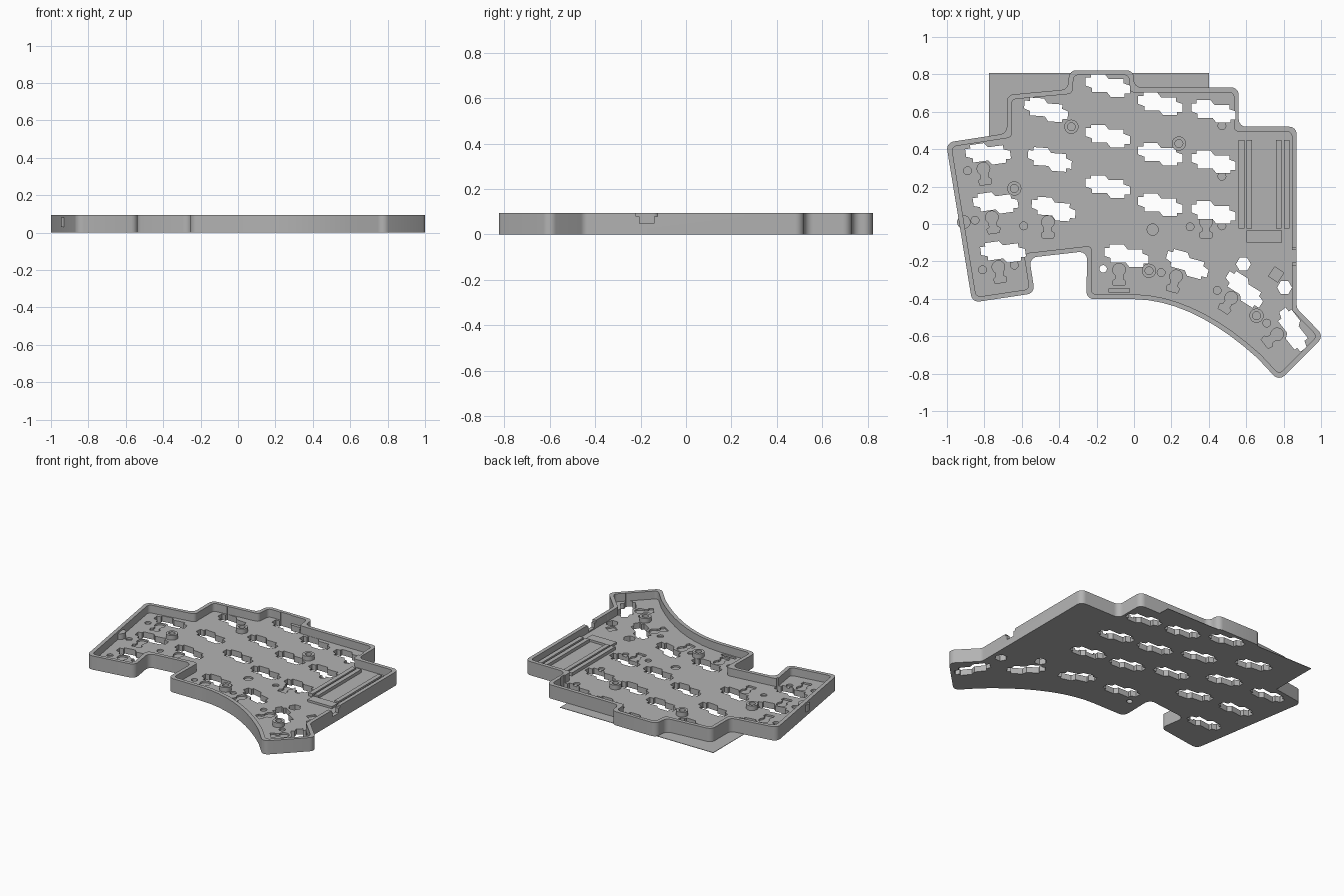
import bpy, bmesh, math
from mathutils import Vector, Matrix

if "Cube" in bpy.data.objects:
    bpy.data.objects.remove(bpy.data.objects["Cube"])

GREY = bpy.data.materials.new("mid_grey")
GREY.use_nodes = True
GREY.diffuse_color = (0.45, 0.45, 0.45, 1)
GREY.node_tree.nodes["Principled BSDF"].inputs["Base Color"].default_value = (0.45, 0.45, 0.45, 1)

FLOOR, TOP, WALL = 0.04, 0.095, 0.026


def prisms(name, shapes, z0, z1):
    """One object made of upright prisms, one for each 2D outline."""
    bm = bmesh.new()
    for pts in shapes:
        face = bm.faces.new([bm.verts.new((p[0], p[1], z0)) for p in pts])
        face.normal_update()
        if face.normal.z > 0:
            face.normal_flip()
        up = bmesh.ops.extrude_face_region(bm, geom=[face], use_keep_orig=True)["geom"]
        verts = [v for v in up if isinstance(v, bmesh.types.BMVert)]
        bmesh.ops.translate(bm, verts=verts, vec=(0, 0, z1 - z0))
    bmesh.ops.recalc_face_normals(bm, faces=bm.faces)
    mesh = bpy.data.meshes.new(name)
    bm.to_mesh(mesh)
    bm.free()
    mesh.materials.append(GREY)
    obj = bpy.data.objects.new(name, mesh)
    bpy.context.collection.objects.link(obj)
    return obj


def cut(obj, cutters):
    """Subtract the cutters and bake the result."""
    for c in cutters:
        c.hide_render = True
        mod = obj.modifiers.new("cut", "BOOLEAN")
        mod.operation, mod.solver, mod.object = "DIFFERENCE", "EXACT", c
        mod.use_self = True
    bpy.context.view_layer.update()
    graph = bpy.context.evaluated_depsgraph_get()
    mesh = bpy.data.meshes.new_from_object(obj.evaluated_get(graph))
    obj.modifiers.clear()
    obj.data = mesh


def circle(x, y, r, n=20, turn=0):
    return [(x + r * math.cos(turn + math.tau * i / n), y + r * math.sin(turn + math.tau * i / n))
            for i in range(n)]


def box(x0, x1, y0, y1):
    return [(x0, y0), (x1, y0), (x1, y1), (x0, y1)]


def place(shape, x, y, degrees):
    m = Matrix.Rotation(math.radians(degrees), 2)
    return [m @ Vector(p) + Vector((x, y)) for p in shape]


def inset(pts, d):
    """Move each edge of a clockwise outline inward by d."""
    out = []
    for i, p in enumerate(pts):
        a = (p - pts[i - 1]).normalized()
        b = (pts[(i + 1) % len(pts)] - p).normalized()
        na, nb = Vector((a.y, -a.x)), Vector((b.y, -b.x))
        out.append(p + (na + nb) * d / (1 + na.dot(nb)))
    return out


def fillet(pts, r, steps=6):
    """Round the sharp corners and leave the gentle bends alone."""
    out = []
    for i, p in enumerate(pts):
        a = (pts[i - 1] - p).normalized()
        b = (pts[(i + 1) % len(pts)] - p).normalized()
        angle = a.angle(b)
        if angle > 2.6:
            out.append(p)
            continue
        centre = p + (a + b).normalized() * r / math.sin(angle / 2)
        t = r / math.tan(angle / 2)
        start, end = p + a * t - centre, p + b * t - centre
        sweep = start.angle_signed(end)
        for k in range(steps + 1):
            out.append(centre + Matrix.Rotation(-sweep * k / steps, 2) @ start)
    return out


# Case outline, clockwise, with the swept thumb edge as an eased curve
outline = [(-1.005, .435), (-.68, .485), (-.68, .69), (-.355, .72), (-.345, .822), (0, .822),
           (0, .73), (.56, .73), (.56, .52), (.87, .52), (.87, -.45), (1.015, -.6), (.775, -.84)]
outline += [(.66 * (1 - t / 9), -.402 - .315 * (1 - t / 9) ** 1.9) for t in range(10)]
outline += [(-.255, -.402), (-.25, -.145), (-.56, -.18), (-.53, -.37), (-.865, -.42)]
outline = [Vector(p) for p in outline]

# Stepped socket opening under each key
half = [(-.118, .0), (-.118, .042), (-.09, .042), (-.09, .06), (-.015, .06), (.005, .035),
        (.085, .035), (.085, .012)]
socket = half + [(-x, -y) for x, y in half]
keys = [(x, y - .27 * row, a) for x, y, a in
        [(-.14, .74, 0), (.14, .642, 0), (.425, .602, 0)] for row in range(3)]
keys += [(-.47 + .02 * i, .61 - .265 * i, -4) for i in range(3)]
keys += [(-.78 + .04 * i, .375 - .262 * i, 8) for i in range(3)]
keys += [(-.04, -.17, 0), (.285, -.215, -15), (.59, -.35, -32), (.85, -.565, -52)]
openings = [place(socket, *k) for k in keys]
openings += [circle(.585, -.215, .04, 6), circle(.805, -.34, .04, 6), circle(-.165, -.24, .02)]

# Keyhole pockets and small dimples in the floor
key_slot = [(-.02, 0), (.02, 0), (.02, -.05), (.035, -.06), (.03, -.085), (-.03, -.085),
            (-.035, -.06), (-.02, -.05)]
pockets, rounds = [], []
for x, y, a in [(-.805, .295, 8), (-.76, .035, 8), (-.725, -.23, 8), (-.46, .01, 0), (-.08, -.245, 0),
                (.225, -.28, -15), (.52, -.395, -32), (.765, -.59, -52), (.385, .01, 0)]:
    pockets.append(place(key_slot, x, y, a))
    rounds.append(circle(x, y, .034))
for x, y in [(-.89, .285), (-.85, .02), (-.81, -.245), (-.64, -.22), (.145, -.26), (.445, -.355),
             (.71, -.53), (-.59, -.01), (.47, .525), (.47, .255), (.3, -.015), (.47, -.01)]:
    rounds.append(circle(x, y, .021))
rounds += [circle(.1, -.03, .03), circle(.76, -.27, .042, 4, .2), box(-.135, -.025, -.365, -.345)]

# Tray: floor and rim, with the cable notch in the right wall
case = prisms("case_tray", [fillet(outline, .04)], 0, TOP)
hollow = prisms("hollow_cutter", [fillet(inset(outline, WALL), .025)], FLOOR, .2)
holes = prisms("opening_cutter", openings, -.05, .2)
slots = prisms("slot_cutter", pockets, FLOOR - .012, .2)
dimples = prisms("dimple_cutter", rounds, FLOOR - .012, .2)
notch = prisms("notch_cutter", [box(.8, .9, -.205, -.14)], .048, .2)
flare = prisms("notch_flare_cutter", [box(.8, .9, -.22, -.125)], .08, .2)
cut(case, [hollow, holes, slots, dimples, notch, flare])

# Thin sheet under the back edge
sheet = prisms("base_sheet", [box(-.775, .4, .44, .808)], 0, .003)
cut(sheet, [holes])
for c in (hollow, holes, slots, dimples, notch, flare):
    bpy.data.objects.remove(c)

# Screw posts
for i, (x, y) in enumerate([(-.335, .52), (.24, .43), (-.64, .19), (.08, -.25), (.655, -.49)]):
    post = prisms("screw_post_%d" % (i + 1), [circle(x, y, .038, 24)], FLOOR - .01, .072)
    bore = prisms("bore_cutter", [circle(x, y, .021, 24)], FLOOR, .2)
    cut(post, [bore])
    bpy.data.objects.remove(bore)
prisms("side_post", [circle(-.91, .01, .036, 24)], FLOOR - .01, .08)

# Battery bay rails and end stop
prisms("bay_rails", [box(x, x + .03, -.025, .45) for x in (.56, .602, .758, .802)], FLOOR - .01, .062)
prisms("bay_end_stop", [box(.602, .79, -.1, -.035)], FLOOR - .01, .055)

# Smooth the rounded corners, keep real edges sharp
bpy.ops.object.select_all(action="DESELECT")
for obj in bpy.context.collection.objects:
    if obj.type == "MESH" and GREY.name in obj.data.materials:
        obj.select_set(True)
        bpy.context.view_layer.objects.active = obj
bpy.ops.object.shade_smooth_by_angle(angle=math.radians(30))
